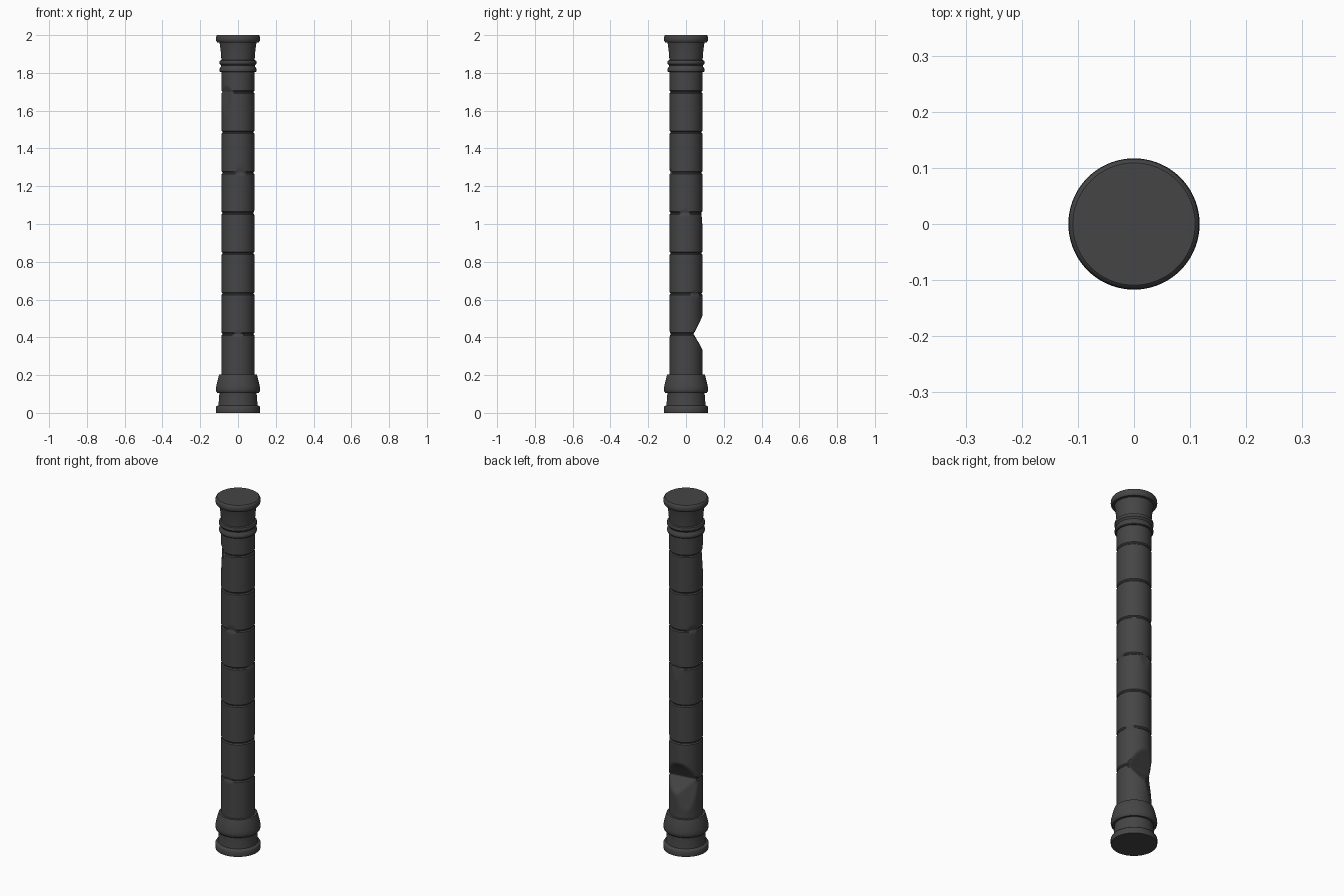
import bpy, bmesh, math

SEG = 72
R = 0.087

stone = bpy.data.materials.new("dark_stone")
stone.diffuse_color = (0.06, 0.06, 0.06, 1)


def lathe(name, profile, shape=None):
    """Revolve (radius, z) points; shape(r, angle, z) may alter the radius."""
    bm = bmesh.new()
    rings = []
    for r, z in profile:
        ring = []
        for i in range(SEG):
            a = 2 * math.pi * i / SEG
            rr = shape(r, a, z) if shape else r
            ring.append(bm.verts.new((rr * math.cos(a), rr * math.sin(a), z)))
        rings.append(ring)
    for lo, hi in zip(rings, rings[1:]):
        for i in range(SEG):
            j = (i + 1) % SEG
            bm.faces.new((lo[i], lo[j], hi[j], hi[i]))
    bm.faces.new(rings[0][::-1])
    bm.faces.new(rings[-1])
    me = bpy.data.meshes.new(name)
    bm.to_mesh(me)
    bm.free()
    ob = bpy.data.objects.new(name, me)
    bpy.context.collection.objects.link(ob)
    me.materials.append(stone)
    bpy.context.view_layer.objects.active = ob
    ob.select_set(True)
    bpy.ops.object.shade_smooth_by_angle(angle=math.radians(35))
    ob.select_set(False)
    return ob


# Broken areas: facing angle, bottom z, deepest z, top z, remaining distance from axis
CHIPS = [
    (98, 0.335, 0.418, 0.515, 0.031),
    (125, 0.25, 0.40, 0.47, 0.062),
    (222, 1.57, 1.70, 1.73, 0.077),
    (92, 0.99, 1.055, 1.068, 0.081),
    (280, 1.255, 1.275, 1.30, 0.081),
    (-5, 1.04, 1.06, 1.075, 0.082),
    (270, 0.40, 0.418, 0.43, 0.082),
    (150, 1.26, 1.275, 1.30, 0.081),
    (35, 0.61, 0.63, 0.645, 0.082),
]


def weathered(r, a, z):
    for deg, lo, mid, hi, d in CHIPS:
        if lo < z < hi:
            t = (z - lo) / (mid - lo) if z < mid else (hi - z) / (hi - mid)
            limit = R + (d - R) * t ** 0.9
            c = math.cos(a - math.radians(deg))
            if c > 0:
                r = min(r, limit / c)
    return r


# Base with plinth and rounded moulding
lathe("base", [(0.116, 0), (0.117, 0.006), (0.117, 0.03), (0.113, 0.036),
               (0.104, 0.04), (0.101, 0.07), (0.099, 0.1), (0.099, 0.104),
               (0.109, 0.105), (0.115, 0.113), (0.117, 0.125), (0.115, 0.142),
               (0.109, 0.168), (0.101, 0.198), (0.099, 0.203), (0.08, 0.204)])

# Shaft of stacked drums with narrow joints
joints = [0.418 + 0.2135 * i for i in range(7)]
profile, z_prev = [], 0.19
for zj in joints + [1.815]:
    joint = zj in joints
    end = zj - 0.007 if joint else zj
    n = 20
    profile += [(R, z_prev + (end - z_prev) * i / n) for i in range(n + 1)]
    if joint:
        profile += [(R - 0.005, zj - 0.002), (R - 0.005, zj + 0.002)]
    z_prev = zj + 0.007
lathe("shaft", profile, weathered)

# Capital with double ring, flared neck and round slab
lathe("capital", [(0.08, 1.803), (0.093, 1.804), (0.097, 1.808), (0.098, 1.816),
                  (0.096, 1.825), (0.091, 1.832), (0.09, 1.838), (0.093, 1.844),
                  (0.098, 1.848), (0.099, 1.856), (0.096, 1.865), (0.088, 1.868),
                  (0.089, 1.885), (0.092, 1.92), (0.097, 1.955), (0.098, 1.96),
                  (0.11, 1.962), (0.115, 1.968), (0.117, 1.978), (0.116, 1.99),
                  (0.113, 1.997), (0.109, 2.0)])
